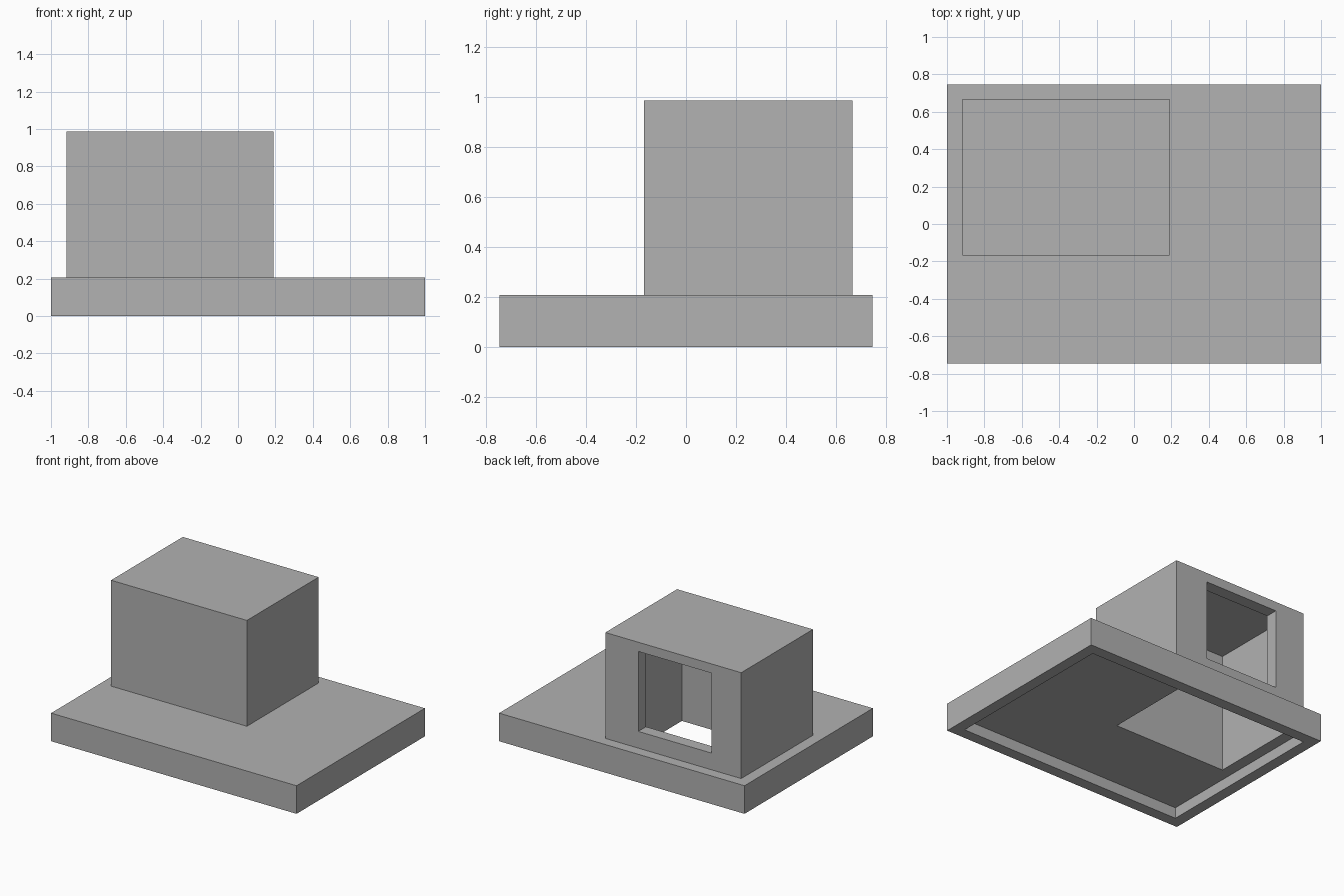
import bpy

if "Cube" in bpy.data.objects:
    bpy.data.objects.remove(bpy.data.objects["Cube"])

grey = bpy.data.materials.new("plain grey")
grey.diffuse_color = (0.445, 0.445, 0.445, 1)
grey.use_nodes = True
grey.node_tree.nodes["Principled BSDF"].inputs["Base Color"].default_value = grey.diffuse_color


def block(name, x, y, z):
    """Box spanning the given (low, high) ranges."""
    centre = [(r[0] + r[1]) / 2 for r in (x, y, z)]
    bpy.ops.mesh.primitive_cube_add(size=1, location=centre)
    ob = bpy.context.object
    ob.name = name
    ob.scale = [r[1] - r[0] for r in (x, y, z)]
    bpy.ops.object.transform_apply(location=True, rotation=True, scale=True)
    ob.data.materials.append(grey)
    return ob


def combine(target, tool, operation):
    """Apply a boolean and discard the tool block."""
    mod = target.modifiers.new(operation.lower(), 'BOOLEAN')
    mod.operation, mod.object, mod.solver = operation, tool, 'EXACT'
    bpy.ops.object.select_all(action='DESELECT')
    bpy.context.view_layer.objects.active = target
    target.select_set(True)
    bpy.ops.object.modifier_apply(modifier=mod.name)
    bpy.data.objects.remove(tool, do_unlink=True)


# Base plate with the raised housing joined on top
housing = block("housing_and_base", (-1, 1), (-0.747, 0.747), (0, 0.207))
combine(housing, block("housing_block", (-0.917, 0.19), (-0.168, 0.667), (0.1, 0.987)), 'UNION')

# Shallow recess under the base, leaving a rim
combine(housing, block("recess", (-0.917, 0.917), (-0.664, 0.664), (-0.1, 0.08)), 'DIFFERENCE')

# Housing cavity, open through the base
combine(housing, block("cavity", (-0.833, 0.086), (-0.075, 0.577), (-0.05, 0.953)), 'DIFFERENCE')

# Window through the back wall
combine(housing, block("window", (-0.676, -0.078), (0.4, 0.8), (0.33, 0.919)), 'DIFFERENCE')
